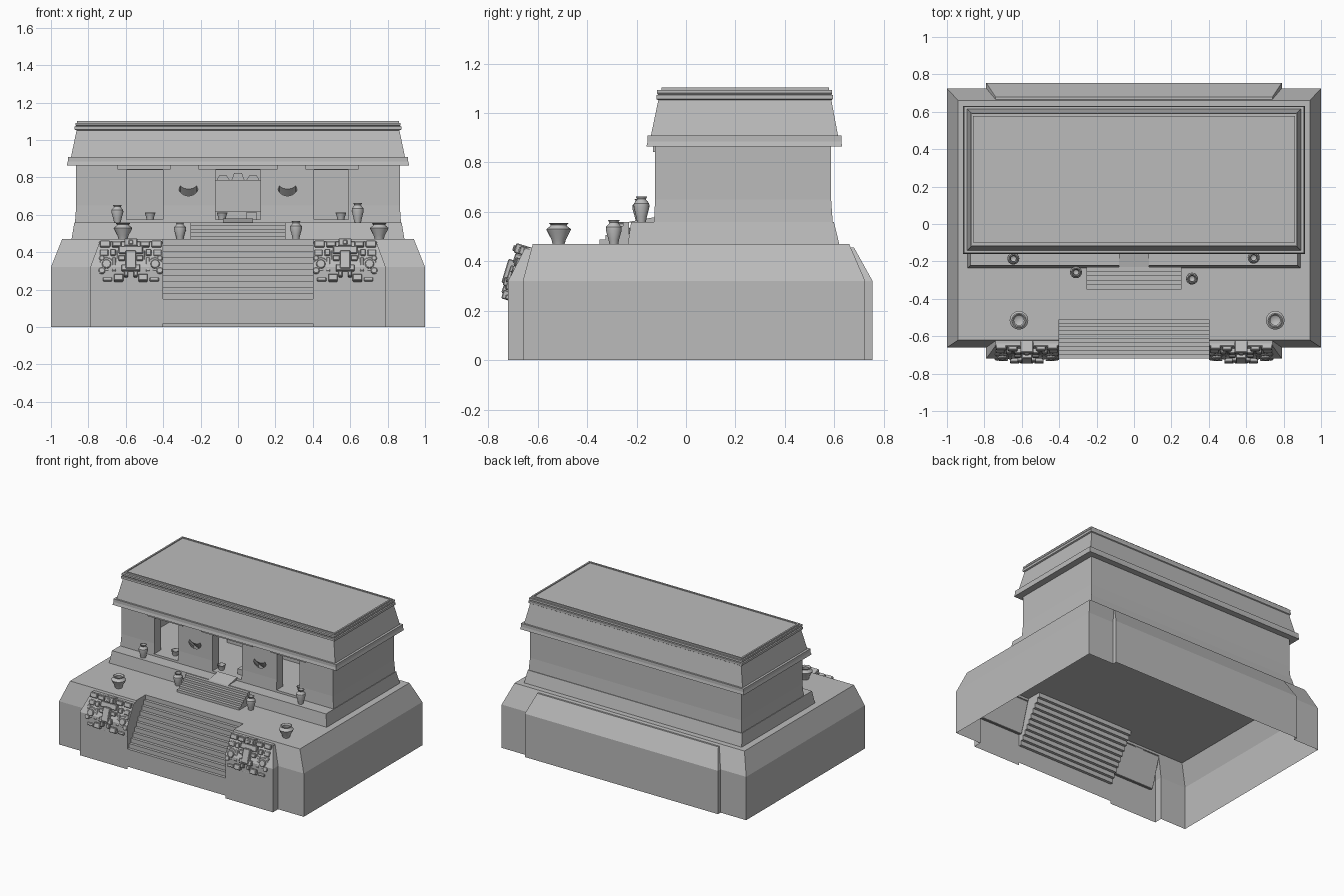
import bpy, bmesh, math
from mathutils import Matrix, Vector

if "Cube" in bpy.data.objects:
    bpy.data.objects.remove(bpy.data.objects["Cube"], do_unlink=True)

stone = bpy.data.materials.new("grey stone")
stone.use_nodes = True
GREY = (0.5, 0.5, 0.5, 1)
stone.diffuse_color = GREY
stone.node_tree.nodes["Principled BSDF"].inputs["Base Color"].default_value = GREY


def finish(name, bm):
    bmesh.ops.recalc_face_normals(bm, faces=bm.faces)
    mesh = bpy.data.meshes.new(name)
    bm.to_mesh(mesh)
    bm.free()
    mesh.materials.append(stone)
    obj = bpy.data.objects.new(name, mesh)
    bpy.context.collection.objects.link(obj)
    return obj


def tiers(name, rings):
    """Stacked rectangles (half width, front y, back y, z) joined into a solid."""
    bm = bmesh.new()
    loops = [[bm.verts.new(p) for p in ((-x, a, z), (x, a, z), (x, b, z), (-x, b, z))]
             for x, a, b, z in rings]
    for low, high in zip(loops, loops[1:]):
        for i in range(4):
            j = (i + 1) % 4
            bm.faces.new((low[i], low[j], high[j], high[i]))
    bm.faces.new(loops[0])
    bm.faces.new(loops[-1])
    return finish(name, bm)


def prism(name, front, shift):
    """Closed outline extruded along a vector."""
    bm = bmesh.new()
    face = bm.faces.new([bm.verts.new(p) for p in front])
    new = bmesh.ops.extrude_face_region(bm, geom=[face])["geom"]
    bmesh.ops.translate(bm, vec=shift, verts=[v for v in new if isinstance(v, bmesh.types.BMVert)])
    return finish(name, bm)


def box(name, x0, x1, y0, y1, z0, z1):
    return prism(name, [(x0, y0, z0), (x1, y0, z0), (x1, y1, z0), (x0, y1, z0)], (0, 0, z1 - z0))


def steps(y, z, run, rise, n):
    """Stepped side line, climbing backwards."""
    pts = []
    for k in range(n):
        pts += [(y + k * run, z + k * rise), (y + (k + 1) * run, z + k * rise)]
    return pts


def boolean(obj, other, operation):
    mod = obj.modifiers.new("cut", "BOOLEAN")
    mod.operation, mod.solver, mod.object = operation, "EXACT", other
    bpy.context.view_layer.objects.active = obj
    bpy.ops.object.modifier_apply(modifier=mod.name)
    bpy.data.objects.remove(other, do_unlink=True)


def lathe(name, profile, x, y, z, scale=1.0, height=1.0):
    bm = bmesh.new()
    verts = [bm.verts.new((r * scale, 0, h * height)) for r, h in profile]
    edges = [bm.edges.new(pair) for pair in zip(verts, verts[1:])]
    bmesh.ops.spin(bm, geom=verts + edges, axis=(0, 0, 1), cent=(0, 0, 0),
                   angle=math.tau, steps=16, use_duplicate=False)
    bmesh.ops.remove_doubles(bm, verts=bm.verts, dist=0.0002)
    obj = finish(name, bm)
    obj.location = (x, y, z)
    bpy.ops.object.select_all(action="DESELECT")
    obj.select_set(True)
    bpy.context.view_layer.objects.active = obj
    bpy.ops.object.shade_smooth_by_angle(angle=math.radians(35))
    return obj


# Great platform: main block, projecting faces, sunken stairs, hollow underside
platform = tiers("platform", [(1, -.66, .725, 0), (1, -.66, .725, .32), (.94, -.62, .66, .47)])
boolean(platform, tiers("projection", [(.79, -.72, .755, 0), (.79, -.72, .755, .32),
                                       (.74, -.65, .68, .455)]), "UNION")
line = [(-.9, .15)] + steps(-.72, .15, .021, .032, 10) + [(-.51, .6), (-.9, .6)]
boolean(platform, prism("stair_cutter", [(-.4, y, z) for y, z in line], (.8, 0, 0)), "DIFFERENCE")
boolean(platform, box("sill_cutter", -.4, .4, -.8, -.4, -.1, .02), "DIFFERENCE")
bm = bmesh.new()
bm.from_mesh(platform.data)
bmesh.ops.delete(bm, geom=[f for f in bm.faces if all(v.co.z < .021 for v in f.verts)], context="FACES")
bm.to_mesh(platform.data)
bm.free()

# Terrace, its short stairs and the door ramp
tiers("terrace", [(.89, -.235, .62, .47), (.875, -.222, .598, .56)])
line = steps(-.35, .488, .024, .018, 5) + [(-.23, .47), (-.35, .47)]
prism("terrace_stairs", [(-.255, y, z) for y, z in line], (.51, 0, 0))
prism("door_ramp", [(-.08, -.24, .558), (-.08, -.12, .58), (-.08, -.12, .558)], (.16, 0, 0))

# Temple walls with a room, three doorways and two crescent niches
walls = tiers("temple_walls", [(.872, -.13, .594, .55), (.865, -.125, .587, .65),
                               (.865, -.125, .587, .87)])
boolean(walls, box("room_cutter", -.8, .8, -.05, .52, .575, .855), "DIFFERENCE")
for a, b in ((-.595, -.4), (-.12, .12), (.405, .59)):
    boolean(walls, box("door_cutter", a, b, -.2, 0, .575, .84), "DIFFERENCE")
for x in (-.265, .265):
    arc = [math.radians(200 + 14 * i) for i in range(11)]
    outline = [(x + .055 * math.cos(t), -.127, .755 + .052 * math.sin(t)) for t in arc]
    outline += [(x + .046 * math.cos(t), -.127, .768 + .028 * math.sin(t)) for t in reversed(arc)]
    boolean(walls, prism("niche_cutter", outline, (0, .06, -.06)), "DIFFERENCE")

# Lintels
for a, b in ((-.645, -.36), (-.21, .21), (.36, .645)):
    box("lintel", a, b, -.134, -.124, .843, .87)

# Roof with cornice, leaning frieze, top bands and shallow rim
tiers("roof", [(.915, -.16, .632, .865), (.91, -.155, .628, .885), (.91, -.155, .628, .908),
               (.893, -.142, .615, .908), (.863, -.112, .588, 1.052), (.873, -.12, .594, 1.056),
               (.873, -.12, .594, 1.072), (.866, -.113, .588, 1.075), (.87, -.117, .591, 1.08),
               (.87, -.117, .591, 1.092), (.86, -.1, .578, 1.092), (.86, -.1, .578, 1.103),
               (.848, -.088, .566, 1.103), (.848, -.088, .566, 1.097)])

# Altar inside the room
box("altar_step", -.3, .3, .3, .52, .57, .62)
box("altar", -.25, .25, .4, .52, .6, .785)
for x in (-.08, 0, .08):
    h = .04 if x == 0 else .025
    prism("altar_stone", [(x - .035, .44, .785), (x + .035, .44, .785), (x + .02, .44, .785 + h),
                          (x - .02, .44, .785 + h)], (0, .05, 0))
box("offering_block", .045, .1, -.07, -.02, .57, .615)

# Pots
JAR = [(0, 0), (.024, 0), (.03, .02), (.046, .05), (.05, .06), (.034, .072), (.032, .077),
       (.04, .084), (.034, .086), (.026, .076), (.03, .05), (0, .03)]
URN = [(0, 0), (.018, 0), (.022, .02), (.032, .058), (.031, .072), (.019, .086), (.018, .09),
       (.024, .1), (.019, .1), (.014, .088), (.018, .06), (0, .04)]
BOWL = [(0, 0), (.019, 0), (.021, .012), (.029, .036), (.025, .037), (.018, .015), (0, .01)]
for x in (-.615, .755):
    lathe("wide_jar", JAR, x, -.515, .47)
for x, y, z, h in ((-.31, -.258, .47, .9), (.31, -.292, .47, .97),
                   (-.645, -.185, .56, .93), (.64, -.18, .56, 1.03)):
    lathe("urn", URN, x, y, z, 1, h)
for x, y in ((-.47, -.06), (-.085, -.07), (.55, -.05)):
    lathe("bowl", BOWL, x, y, .575)

# Carved face panel, in its own plane: (u0, u1, v0, v1, depth), mirrored in u where paired
CENTRE = [(-.17, .17, 0, .235, .014), (-.035, .035, .2, .24, .05), (-.065, .065, .16, .2, .042),
          (-.028, .028, .07, .17, .062), (-.05, .05, .06, .095, .054), (-.075, .075, .1, .18, .03),
          (-.012, .012, .205, .23, .058)]
PAIRED = [(.05, .1, .2, .23, .034), (.11, .165, .2, .235, .03), (.03, .066, .12, .148, .046),
          (.08, .11, .15, .185, .036), (.12, .165, .15, .185, .03), (.04, .09, .008, .045, .044),
          (.1, .15, .01, .03, .03), (.015, .036, .03, .06, .05), (.08, .1, .06, .14, .036)]
DISCS = [(.13, .1, .04, .034), (.13, .1, .025, .046), (.155, .065, .018, .04), (.155, .135, .015, .036)]


def face_panel(x):
    bm = bmesh.new()
    blocks = CENTRE + PAIRED + [(-b, -a, c, d, e) for a, b, c, d, e in PAIRED]
    for a, b, c, d, e in blocks:
        size = Matrix.Diagonal((b - a, e + .02, d - c, 1))
        bmesh.ops.create_cube(bm, size=1, matrix=Matrix.Translation(((a + b) / 2, .01 - e / 2, (c + d) / 2)) @ size)
    for side in (-1, 1):
        for u, v, r, e in DISCS:
            place = Matrix.Translation((side * u, .01 - e / 2, v)) @ Matrix.Rotation(math.pi / 2, 4, "X")
            bmesh.ops.create_cone(bm, cap_ends=True, segments=12, radius1=r, radius2=r,
                                  depth=e + .02, matrix=place)
    panel = finish("carved_face_panel", bm)
    panel.location = (x, -.708, .23)
    panel.rotation_euler.x = -math.radians(17)
    bevel = panel.modifiers.new("worn_edges", "BEVEL")
    bevel.width, bevel.segments = .004, 1


for x in (-.573, .573):
    face_panel(x)
